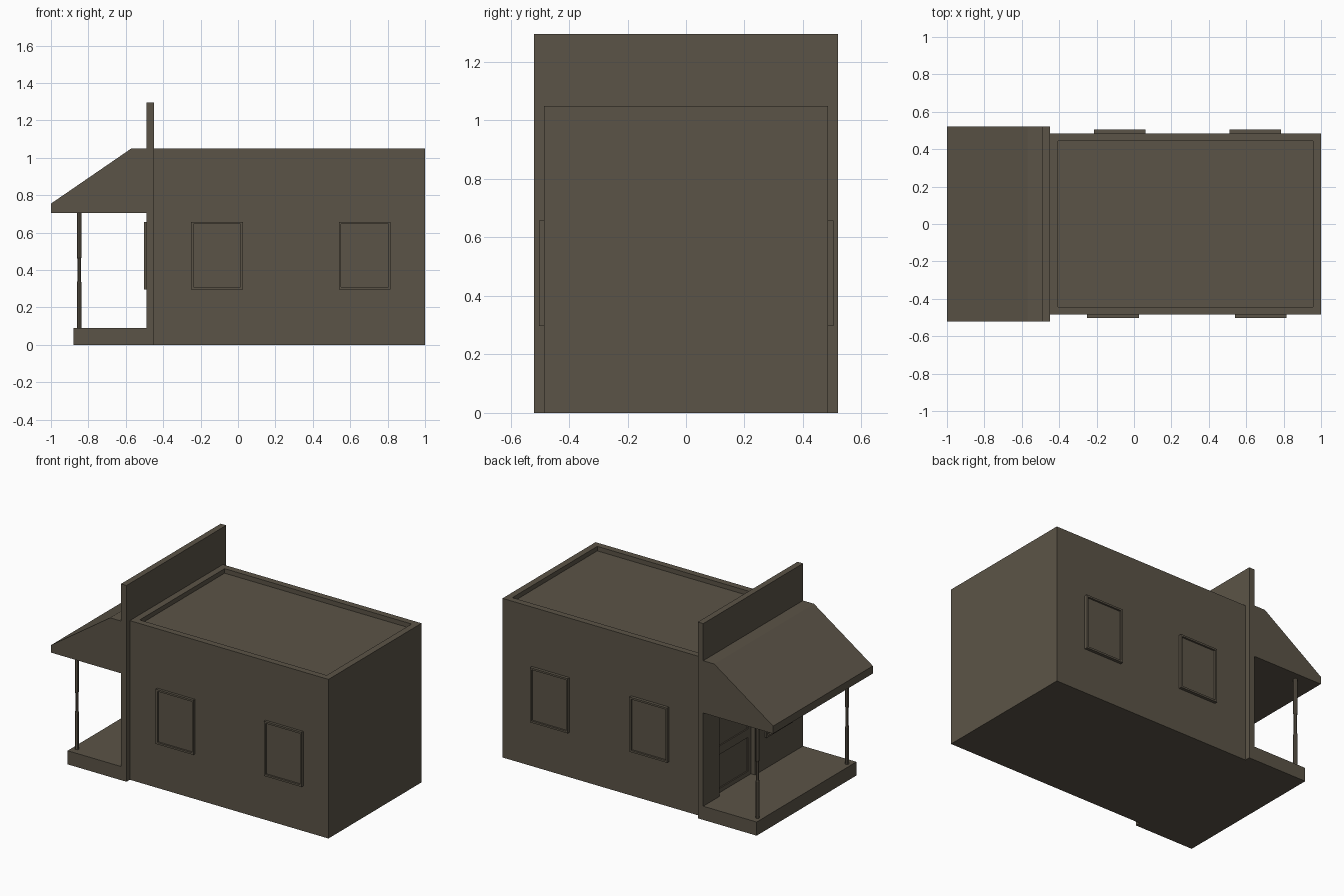
import bpy, bmesh, math
from mathutils import Vector

if "Cube" in bpy.data.objects:
    bpy.data.objects.remove(bpy.data.objects["Cube"])

mat = bpy.data.materials.new("weathered brown")
mat.diffuse_color = (0.105, 0.088, 0.063, 1)
mat.use_nodes = True
mat.node_tree.nodes["Principled BSDF"].inputs["Base Color"].default_value = mat.diffuse_color


def finish(name, bm):
    bmesh.ops.recalc_face_normals(bm, faces=bm.faces)
    me = bpy.data.meshes.new(name)
    bm.to_mesh(me)
    bm.free()
    me.materials.append(mat)
    ob = bpy.data.objects.new(name, me)
    bpy.context.collection.objects.link(ob)
    return ob


def box_bm(x0, x1, y0, y1, z0, z1):
    bm = bmesh.new()
    bmesh.ops.create_cube(bm, size=1)
    for v in bm.verts:
        v.co = Vector((x1 if v.co.x > 0 else x0,
                       y1 if v.co.y > 0 else y0,
                       z1 if v.co.z > 0 else z0))
    bm.normal_update()
    return bm


def sink(bm, direction, margin, depth):
    """Inset the face looking along direction and push it inwards."""
    d = Vector(direction)
    f = max(bm.faces, key=lambda f: f.normal.dot(d))
    bmesh.ops.inset_region(bm, faces=[f], thickness=margin)
    r = bmesh.ops.extrude_discrete_faces(bm, faces=[f])
    bmesh.ops.translate(bm, verts=r["faces"][0].verts, vec=-d * depth)


def panel(name, dims, direction, margin, depth):
    bm = box_bm(*dims)
    sink(bm, direction, margin, depth)
    return finish(name, bm)


def prism(name, points, vec):
    bm = bmesh.new()
    f = bm.faces.new([bm.verts.new(p) for p in points])
    r = bmesh.ops.extrude_face_region(bm, geom=[f])
    bmesh.ops.translate(bm, vec=vec,
                        verts=[g for g in r["geom"] if isinstance(g, bmesh.types.BMVert)])
    return finish(name, bm)


# Main building with sunken flat roof
panel("building_body", (-0.45, 1, -0.485, 0.485, 0, 1.05), (0, 0, 1), 0.06, 0.03)

# False front wall with a door opening
d0, d1, dt = -0.02, 0.35, 0.68
wall = [(-0.52, 0), (d0, 0), (d0, dt), (d1, dt), (d1, 0), (0.52, 0), (0.52, 1.295), (-0.52, 1.295)]
prism("false_front", [(-0.49, y, z) for y, z in wall], (0.04, 0, 0))

# Porch floor, with its threshold reaching into the door opening
prism("porch_floor", [(x, y, 0) for x, y in
      [(-0.88, -0.52), (-0.49, -0.52), (-0.49, d0), (-0.45, d0), (-0.45, d1),
       (-0.49, d1), (-0.49, 0.52), (-0.88, 0.52)]], (0, 0, 0.09))

# Sloped awning
awning = [(-1, 0.705), (-0.49, 0.705), (-0.49, 1.05), (-0.57, 1.05), (-1, 0.755)]
prism("awning", [(x, -0.52, z) for x, z in awning], (0, 1.04, 0))

# Porch posts, slimmer in the middle
rings = [(0.09, 0.013), (0.33, 0.013), (0.34, 0.010), (0.46, 0.010), (0.47, 0.013), (0.71, 0.013)]
for side, y in (("left", 0.467), ("right", -0.467)):
    bm = bmesh.new()
    n = 8
    loops = [[bm.verts.new((-0.849 + r * math.cos(2 * math.pi * i / n),
                            y + r * math.sin(2 * math.pi * i / n), z)) for i in range(n)]
             for z, r in rings]
    for a, b in zip(loops, loops[1:]):
        for i in range(n):
            bm.faces.new((a[i], a[(i + 1) % n], b[(i + 1) % n], b[i]))
    bm.faces.new(loops[0])
    bm.faces.new(loops[-1])
    finish("porch_post_" + side, bm)

# Side windows
for x in (-0.25, 0.54):
    panel("window_right", (x, x + 0.276, -0.502, -0.48, 0.297, 0.658), (0, -1, 0), 0.017, 0.012)
for x in (-0.215, 0.51):
    panel("window_left", (x, x + 0.276, 0.48, 0.505, 0.297, 0.658), (0, 1, 0), 0.017, 0.012)

# Front window
panel("window_front", (-0.502, -0.48, -0.40, -0.125, 0.297, 0.658), (-1, 0, 0), 0.017, 0.01)

# Door with two sunken panels, set back in the opening
for name, z0, z1 in (("door_lower", 0.09, 0.37), ("door_upper", 0.37, dt)):
    panel(name, (-0.46, -0.445, d0, d1, z0, z1), (-1, 0, 0), 0.04, 0.008)
